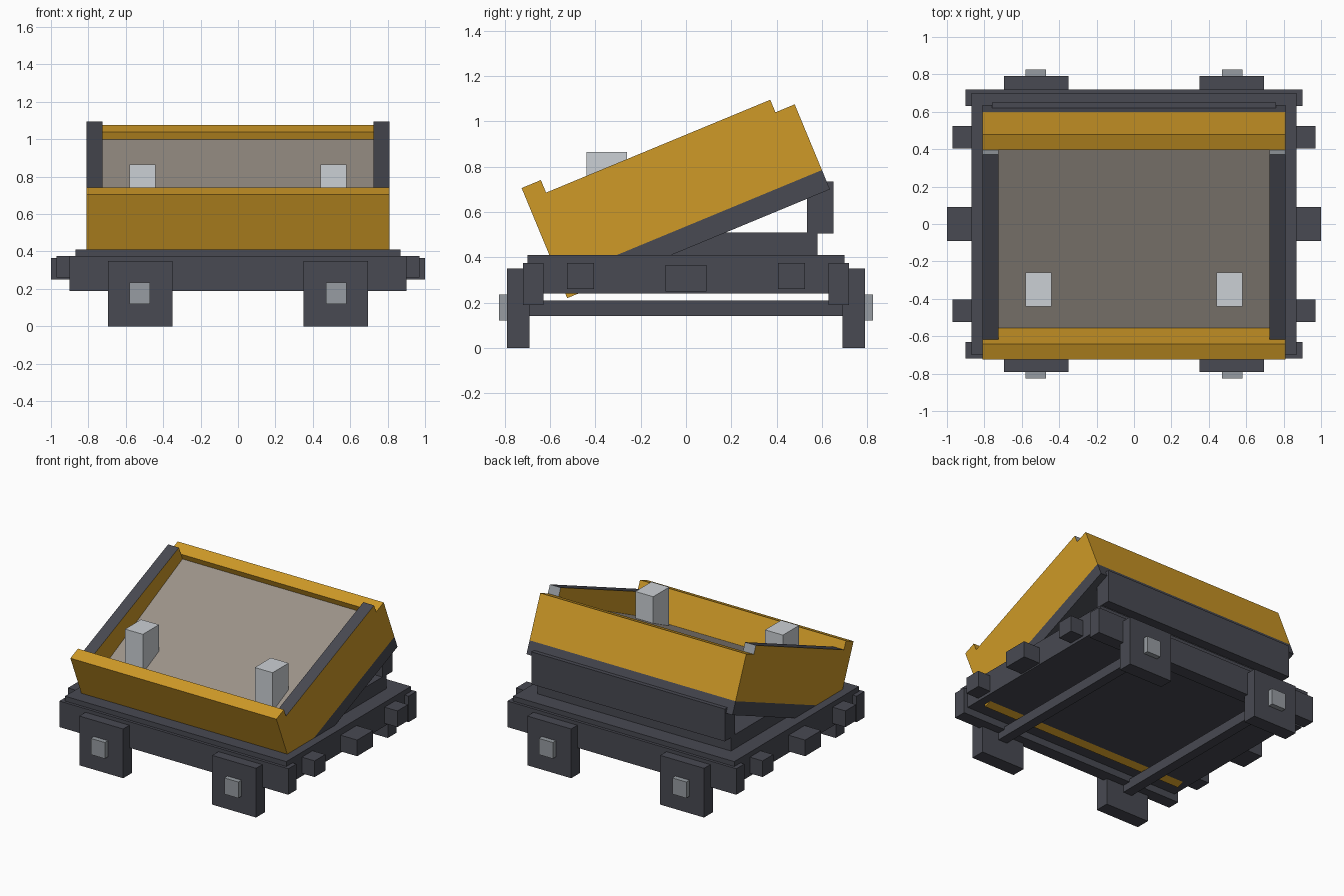
import bpy
import bmesh
from math import radians
from mathutils import Matrix

cube = bpy.data.objects.get("Cube")
if cube:
    bpy.data.objects.remove(cube, do_unlink=True)


def material(name, color):
    m = bpy.data.materials.new(name)
    m.use_nodes = True
    m.diffuse_color = (*color, 1)
    m.node_tree.nodes["Principled BSDF"].inputs["Base Color"].default_value = (*color, 1)
    return m


YELLOW = material("ochre_yellow", (0.62, 0.32, 0.02))
DARK = material("charcoal", (0.065, 0.067, 0.084))
LOAD = material("stone_grey", (0.33, 0.29, 0.25))
STEEL = material("steel_grey", (0.31, 0.335, 0.36))
PALE = material("pale_grey", (0.6, 0.63, 0.66))

# The tub leans up towards the back about its rear lower edge
TUB = Matrix.Translation((0, 0.6, 0.785)) @ Matrix.Rotation(radians(22.5), 4, "X")


def prism(name, profile, x0, x1, mat, frame=Matrix()):
    """Extrude a (y, z) profile along x."""
    bm = bmesh.new()
    face = bm.faces.new([bm.verts.new((x0, y, z)) for y, z in profile])
    out = bmesh.ops.extrude_face_region(bm, geom=[face])
    moved = [v for v in out["geom"] if isinstance(v, bmesh.types.BMVert)]
    bmesh.ops.translate(bm, verts=moved, vec=(x1 - x0, 0, 0))
    bmesh.ops.recalc_face_normals(bm, faces=bm.faces)
    mesh = bpy.data.meshes.new(name)
    bm.to_mesh(mesh)
    bm.free()
    mesh.materials.append(mat)
    obj = bpy.data.objects.new(name, mesh)
    obj.matrix_world = frame
    bpy.context.collection.objects.link(obj)
    return obj


def box(name, x, y, z, mat, frame=Matrix()):
    (y0, y1), (z0, z1) = sorted(y), z
    return prism(name, [(y0, z0), (y1, z0), (y1, z1), (y0, z1)], *sorted(x), mat, frame)


SIDES = ((1, "left"), (-1, "right"))
ENDS = ((-1, "front"), (1, "back"))

# Chassis
box("chassis_deck", (-0.87, 0.87), (-0.7, 0.7), (0.24, 0.41), DARK)
box("upper_frame", (-0.76, 0.76), (-0.58, 0.58), (0.405, 0.51), DARK)
box("rear_support", (-0.76, 0.76), (0.535, 0.65), (0.505, 0.735), DARK)
for e, end in ENDS:
    box(end + "_beam", (-0.9, 0.9), (e * 0.63, e * 0.72), (0.19, 0.375), DARK)

# Wheels, hubs, axles and end buffers
for s, side in SIDES:
    box(side + "_axle", (s * 0.49, s * 0.56), (-0.7, 0.7), (0.14, 0.21), DARK)
    box(side + "_coupler", (s * 0.86, s), (-0.09, 0.09), (0.25, 0.365), DARK)
    for e, end in ENDS:
        tag = end + "_" + side
        box(tag + "_wheel", (s * 0.35, s * 0.695), (e * 0.69, e * 0.79), (0, 0.35), DARK)
        box(tag + "_hub", (s * 0.47, s * 0.58), (e * 0.78, e * 0.825), (0.12, 0.235), STEEL)
        box(tag + "_buffer", (s * 0.86, s * 0.97), (e * 0.405, e * 0.525), (0.26, 0.375), DARK)

# Tilted tub
box("tub_base", (-0.81, 0.81), (-1.163, 0), (-0.092, 0), DARK, TUB)
box("tub_front_wall", (-0.81, 0.81), (-1.255, -1.163), (-0.092, 0.434), YELLOW, TUB)
box("tub_back_wall", (-0.81, 0.81), (-0.092, 0), (0, 0.314), YELLOW, TUB)
for s, side in SIDES:
    wall = box("tub_" + side + "_wall", (s * 0.725, s * 0.81), (-1.163, -0.092),
               (0, 0.374), YELLOW, TUB)
    wall.data.materials.append(DARK)
    wall.data.materials.append(STEEL)
    for p in wall.data.polygons:
        if p.normal.z > 0.9:
            p.material_index = 1
        elif p.normal.y > 0.9:
            p.material_index = 2

# Load filling the tub, with two blocks standing in it
prism("load", [(-1.163, 0), (-0.092, 0), (-0.092, 0.27), (-1.163, 0.21)],
      -0.725, 0.725, LOAD, TUB)
for s, side in SIDES:
    box(side + "_block", (s * 0.44, s * 0.58), (-0.44, -0.26), (0.55, 0.865), PALE)
